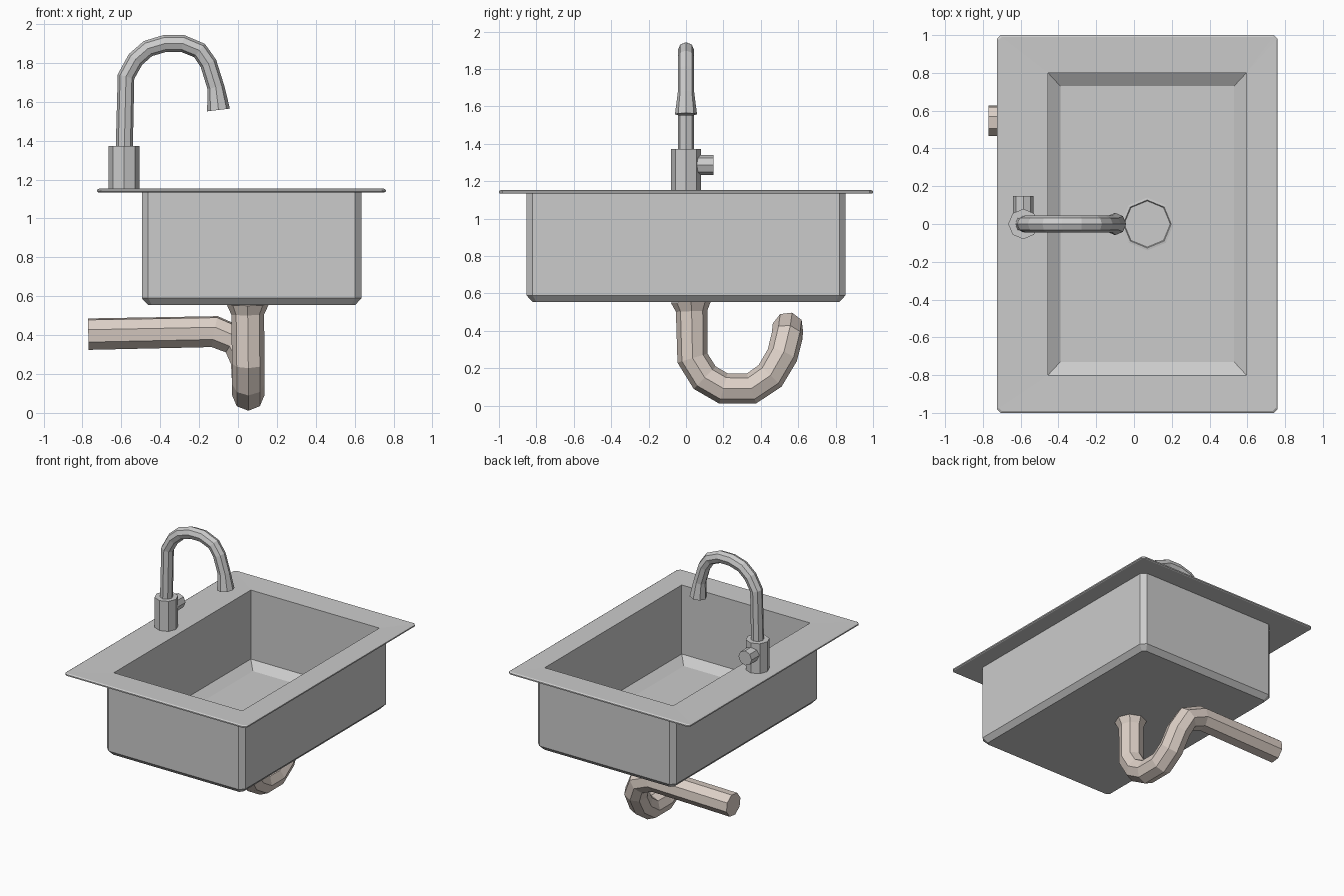
import bpy, bmesh
from math import sin, cos, pi
from mathutils import Vector

if "Cube" in bpy.data.objects:
    bpy.data.objects.remove(bpy.data.objects["Cube"])


def loft(name, rings, mat=None):
    """Skin a list of equal-length vertex rings and cap both ends."""
    bm = bmesh.new()
    vs = [[bm.verts.new(p) for p in ring] for ring in rings]
    n = len(vs[0])
    for a, b in zip(vs, vs[1:]):
        for i in range(n):
            j = (i + 1) % n
            bm.faces.new((a[i], a[j], b[j], b[i]))
    bm.faces.new(vs[0][::-1])
    bm.faces.new(vs[-1])
    bmesh.ops.remove_doubles(bm, verts=bm.verts, dist=0.0005)
    bmesh.ops.recalc_face_normals(bm, faces=bm.faces)
    me = bpy.data.meshes.new(name)
    bm.to_mesh(me)
    bm.free()
    ob = bpy.data.objects.new(name, me)
    bpy.context.collection.objects.link(ob)
    if mat:
        me.materials.append(mat)
    return ob


def rect(hx, hy, z, c=0.0, cx=0.07):
    """Rectangle with corners cut by c, as eight points."""
    pts = [(hx, -hy + c), (hx, hy - c), (hx - c, hy), (-hx + c, hy),
           (-hx, hy - c), (-hx, -hy + c), (-hx + c, -hy), (hx - c, -hy)]
    return [(cx + x, y, z) for x, y in pts]


def tube(name, path, radii, normal=(1, 0, 0), sides=8, mat=None):
    """Sweep a polygon along a path with mitred bends."""
    pts = [Vector(p) for p in path]
    n = Vector(normal)
    rings = []
    for i, p in enumerate(pts):
        d_in = (p - pts[max(i - 1, 0)]).normalized()
        d_out = (pts[min(i + 1, len(pts) - 1)] - p).normalized()
        t = (d_in + d_out).normalized()
        n = (n - t * n.dot(t)).normalized()
        b = t.cross(n)
        rings.append([p + radii[i] * (n * cos(2 * pi * k / sides) + b * sin(2 * pi * k / sides))
                      for k in range(sides)])
    return loft(name, rings, mat)


# Sink: basin interior, rim and outer shell as one skin
loft("sink_basin", [
    rect(0.46, 0.73, 0.595),
    rect(0.525, 0.80, 0.64),
    rect(0.525, 0.80, 1.15),
    rect(0.733, 0.99, 1.153, 0.015, 0.0175),
    rect(0.7425, 1.0, 1.147, 0.02, 0.0175),
    rect(0.7425, 1.0, 1.138, 0.02, 0.0175),
    rect(0.735, 0.993, 1.134, 0.02, 0.0175),
    rect(0.565, 0.853, 1.134, 0.033),
    rect(0.565, 0.853, 0.59, 0.033),
    rect(0.533, 0.82, 0.555, 0.02),
])

# Drain ring in the basin floor
loft("drain_ring", [[(0.07 + r * cos(k * pi / 4), r * sin(k * pi / 4), z) for k in range(8)]
                    for r, z in ((0.14, 0.59), (0.14, 0.601), (0.127, 0.603), (0.122, 0.597))])

# Trap pipe under the basin
beige = bpy.data.materials.new("pipe_beige")
beige.diffuse_color = (0.72, 0.63, 0.57, 1)
beige.use_nodes = True
beige.node_tree.nodes["Principled BSDF"].inputs["Base Color"].default_value = beige.diffuse_color
tube("drain_pipe",
     [(0.05, 0.027, 0.557), (0.05, 0.03, 0.505), (0.053, 0.035, 0.254), (0.053, 0.10, 0.15),
      (0.053, 0.20, 0.092), (0.053, 0.35, 0.092), (0.053, 0.45, 0.16), (0.045, 0.515, 0.27),
      (-0.005, 0.54, 0.37), (-0.12, 0.545, 0.418), (-0.77, 0.546, 0.405)],
     [0.108] + [0.084] * 10, mat=beige)

# Tap: base, knob and curved spout
tube("tap_base", [(-0.586, 0, 1.145), (-0.586, 0, 1.373)], [0.08, 0.08])
tube("tap_knob", [(-0.586, 0.04, 1.287), (-0.586, 0.147, 1.287)], [0.054, 0.054])
spout = [(-0.585, 1.36), (-0.576, 1.73), (-0.527, 1.818), (-0.463, 1.874), (-0.375, 1.90),
         (-0.285, 1.90), (-0.198, 1.864), (-0.152, 1.797), (-0.114, 1.675), (-0.10, 1.558)]
tube("tap_spout", [(x, 0, z) for x, z in spout], [0.044] * 9 + [0.059])
